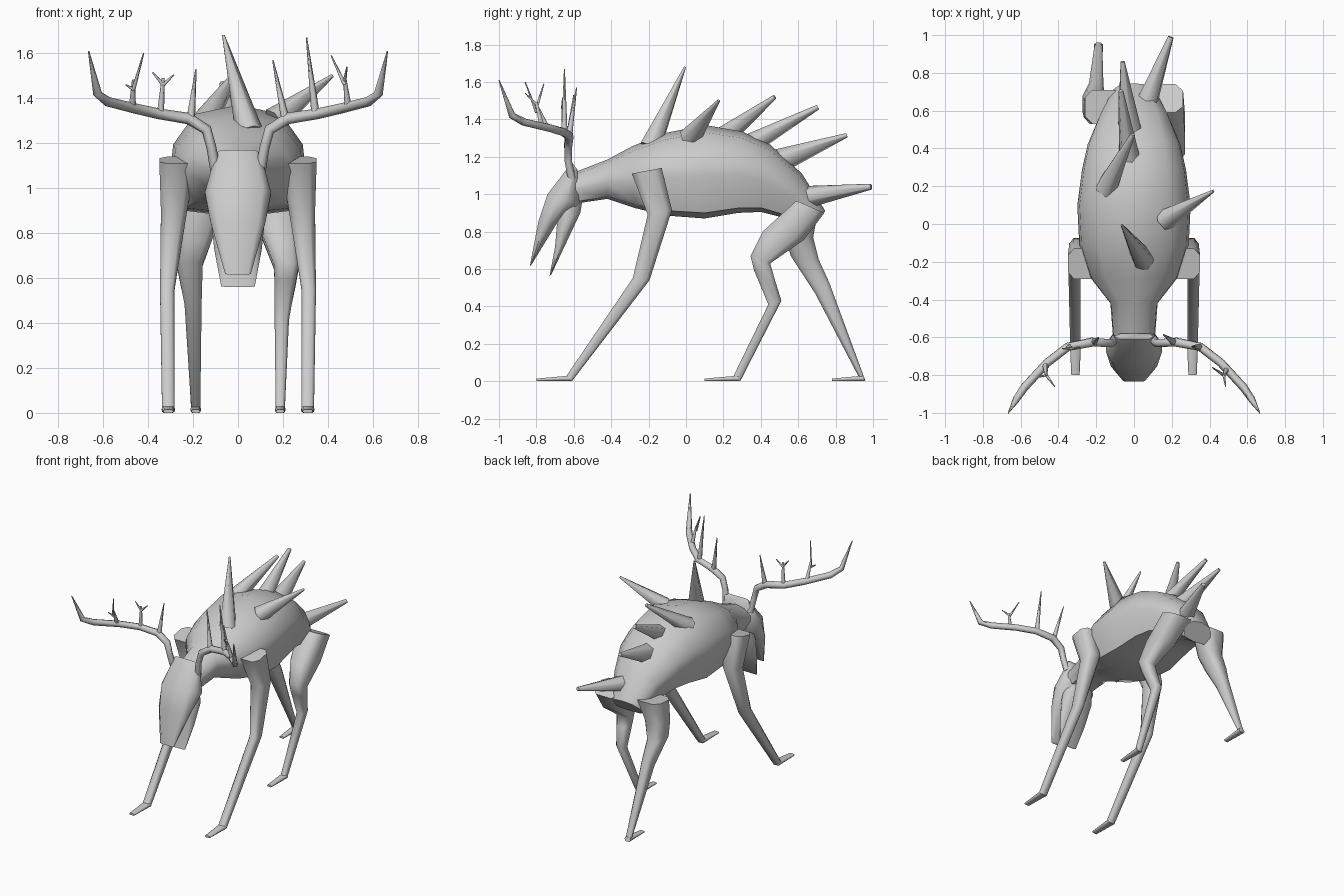
import bpy, bmesh, math
from mathutils import Vector

OCT = [(math.sin(math.tau * i / 8), math.cos(math.tau * i / 8)) for i in range(8)]
BOX = [(0.75, 1), (1, 0.3), (1, -0.3), (0.7, -1), (-0.7, -1), (-1, -0.3), (-1, 0.3), (-0.75, 1)]
LEG = [(0.6, 1), (1, 0.55), (1, -0.55), (0.6, -1), (-0.6, -1), (-1, -0.55), (-1, 0.55), (-0.6, 1)]
TORSO = [(0, 1), (0.64, 0.84), (0.96, 0.3), (1, -0.1), (0.8, -0.88),
         (0, -1), (-0.8, -0.88), (-1, -0.1), (-0.96, 0.3), (-0.64, 0.84)]


def skin(name, rings, angle=60):
    """Join rings of points into a closed mesh."""
    bm = bmesh.new()
    vs = [[bm.verts.new(p) for p in r] for r in rings]
    n = len(vs[0])
    for a, b in zip(vs, vs[1:]):
        for i in range(n):
            j = (i + 1) % n
            bm.faces.new((a[i], a[j], b[j], b[i]))
    bm.faces.new(vs[0])
    bm.faces.new(vs[-1])
    bmesh.ops.recalc_face_normals(bm, faces=bm.faces)
    me = bpy.data.meshes.new(name)
    bm.to_mesh(me)
    bm.free()
    ob = bpy.data.objects.new(name, me)
    bpy.context.collection.objects.link(ob)
    bpy.ops.object.select_all(action='DESELECT')
    ob.select_set(True)
    bpy.context.view_layer.objects.active = ob
    bpy.ops.object.shade_smooth_by_angle(angle=math.radians(angle))
    return ob


def loft(name, sections, profile=LEG, side=1):
    """Sections: (x centre, half width, y1, z1, y2, z2) - two side-view edge points."""
    rings = []
    for x, w, y1, z1, y2, z2 in sections:
        cy, cz, dy, dz = (y1 + y2) / 2, (z1 + z2) / 2, (y1 - y2) / 2, (z1 - z2) / 2
        rings.append([(side * x + w * u, cy + dy * v, cz + dz * v) for u, v in profile])
    return skin(name, rings)


def tube(name, path, radii, sides=6):
    """Tapered tube along a path."""
    pts = [Vector(p) for p in path]
    rings = []
    for i, p in enumerate(pts):
        t = (pts[min(i + 1, len(pts) - 1)] - pts[max(i - 1, 0)]).normalized()
        u = t.cross(Vector((0, 1, 0.1))).normalized()
        v = t.cross(u)
        rings.append([p + radii[i] * (u * math.cos(k * math.tau / sides) + v * math.sin(k * math.tau / sides))
                      for k in range(sides)])
    return skin(name, rings, 65)


# Torso and neck
loft("body", [
    (0, 0.11, -0.64, 1.10, -0.59, 0.95),
    (0, 0.125, -0.42, 1.185, -0.42, 0.975),
    (0, 0.235, -0.29, 1.255, -0.27, 0.925),
    (0, 0.29, -0.12, 1.325, -0.10, 0.885),
    (0, 0.30, 0.10, 1.37, 0.10, 0.87),
    (0, 0.275, 0.30, 1.335, 0.28, 0.90),
    (0, 0.245, 0.45, 1.265, 0.40, 0.905),
    (0, 0.18, 0.62, 1.11, 0.54, 0.87),
    (0, 0.115, 0.745, 0.91, 0.65, 0.80)], TORSO)

# Skull with upper jaw
loft("skull", [
    (0, 0.10, -0.61, 1.17, -0.58, 1.13),
    (0, 0.147, -0.74, 1.00, -0.57, 0.95),
    (0, 0.122, -0.79, 0.85, -0.69, 0.845),
    (0, 0.057, -0.835, 0.615, -0.825, 0.625)], BOX)
loft("lower_jaw", [
    (0, 0.10, -0.68, 0.97, -0.55, 0.99),
    (0, 0.12, -0.69, 0.84, -0.565, 0.90),
    (0, 0.105, -0.70, 0.72, -0.645, 0.73),
    (0, 0.075, -0.73, 0.56, -0.72, 0.57)], BOX)

for s, tag in ((1, "right"), (-1, "left")):
    # Front legs, broad at the shoulder where they enter the chest
    loft("front_leg_" + tag, [
        (0.27, 0.08, -0.29, 1.11, -0.13, 1.14),
        (0.285, 0.058, -0.205, 0.89, -0.075, 0.915),
        (0.315, 0.032, -0.285, 0.55, -0.195, 0.54),
        (0.31, 0.028, -0.645, 0.02, -0.61, 0.0)], LEG, s)
    loft("front_foot_" + tag, [
        (0.31, 0.03, -0.62, 0.03, -0.615, 0.0),
        (0.31, 0.022, -0.80, 0.014, -0.80, 0.0)], BOX, s)
    # Antler main beam
    tube("antler_" + tag, [(s * x, y, z) for x, y, z in (
        (0.10, -0.61, 1.08), (0.118, -0.63, 1.18), (0.14, -0.63, 1.26), (0.22, -0.625, 1.31),
        (0.35, -0.65, 1.33), (0.46, -0.735, 1.355), (0.58, -0.865, 1.385),
        (0.625, -0.93, 1.42), (0.665, -1.0, 1.61))],
        (0.024, 0.022, 0.024, 0.026, 0.024, 0.023, 0.022, 0.02, 0.003))

# Hind legs: right one stepping forward, left one stretched back
loft("hind_leg_right", [
    (0.16, 0.10, 0.59, 0.965, 0.74, 0.90),
    (0.19, 0.08, 0.41, 0.80, 0.63, 0.755),
    (0.215, 0.055, 0.345, 0.67, 0.45, 0.63),
    (0.21, 0.047, 0.365, 0.59, 0.47, 0.56),
    (0.195, 0.032, 0.44, 0.41, 0.51, 0.43),
    (0.188, 0.02, 0.25, 0.02, 0.29, 0.0)])
loft("hind_foot_right", [
    (0.188, 0.024, 0.28, 0.03, 0.285, 0), (0.188, 0.018, 0.10, 0.014, 0.10, 0)], BOX)
loft("hind_leg_left", [
    (0.16, 0.10, 0.53, 0.92, 0.71, 0.93),
    (0.19, 0.075, 0.53, 0.77, 0.68, 0.77),
    (0.215, 0.058, 0.56, 0.67, 0.71, 0.65),
    (0.20, 0.038, 0.69, 0.47, 0.765, 0.53),
    (0.188, 0.02, 0.925, 0.02, 0.96, 0.0)], LEG, -1)
loft("hind_foot_left", [
    (0.188, 0.024, 0.95, 0.03, 0.955, 0), (0.188, 0.018, 0.78, 0.014, 0.78, 0)], BOX, -1)

# Antler tines, different on each side
tines = [
    ((0.21, -0.625, 1.31), (0.155, -0.585, 1.57), 0.019),
    ((0.345, -0.65, 1.33), (0.305, -0.65, 1.67), 0.019),
    ((0.49, -0.77, 1.36), (0.475, -0.80, 1.49), 0.016),
    ((0.475, -0.80, 1.46), (0.415, -0.76, 1.59), 0.009),
    ((0.475, -0.80, 1.48), (0.485, -0.86, 1.54), 0.008),
    ((-0.21, -0.625, 1.31), (-0.187, -0.60, 1.53), 0.019),
    ((-0.345, -0.65, 1.33), (-0.333, -0.66, 1.49), 0.016),
    ((-0.333, -0.66, 1.46), (-0.38, -0.66, 1.515), 0.009),
    ((-0.333, -0.66, 1.46), (-0.285, -0.65, 1.505), 0.009),
    ((-0.47, -0.745, 1.36), (-0.465, -0.80, 1.48), 0.016),
    ((-0.465, -0.80, 1.44), (-0.42, -0.86, 1.60), 0.009),
    ((-0.465, -0.80, 1.44), (-0.50, -0.81, 1.46), 0.008)]
for i, (a, b, r) in enumerate(tines):
    tube(f"antler_tine_{i + 1}", (a, b), (r, 0.007 if i in (2, 6, 9) else 0.003))

# Back spikes with blunt tips
spikes = [
    ((0.05, -0.19, 1.25), (-0.065, -0.005, 1.68), 0.062, 0.006),
    ((0.16, 0.02, 1.30), (0.42, 0.175, 1.50), 0.06, 0.008),
    ((-0.15, 0.18, 1.29), (-0.005, 0.475, 1.52), 0.06, 0.012),
    ((-0.02, 0.33, 1.26), (-0.07, 0.705, 1.465), 0.06, 0.014),
    ((-0.02, 0.48, 1.17), (-0.06, 0.86, 1.315), 0.07, 0.012),
    ((0.06, 0.62, 0.98), (0.195, 0.99, 1.04), 0.064, 0.016)]
for i, (a, b, r, t) in enumerate(spikes):
    tube(f"back_spike_{i + 1}", (a, b), (r, t))
